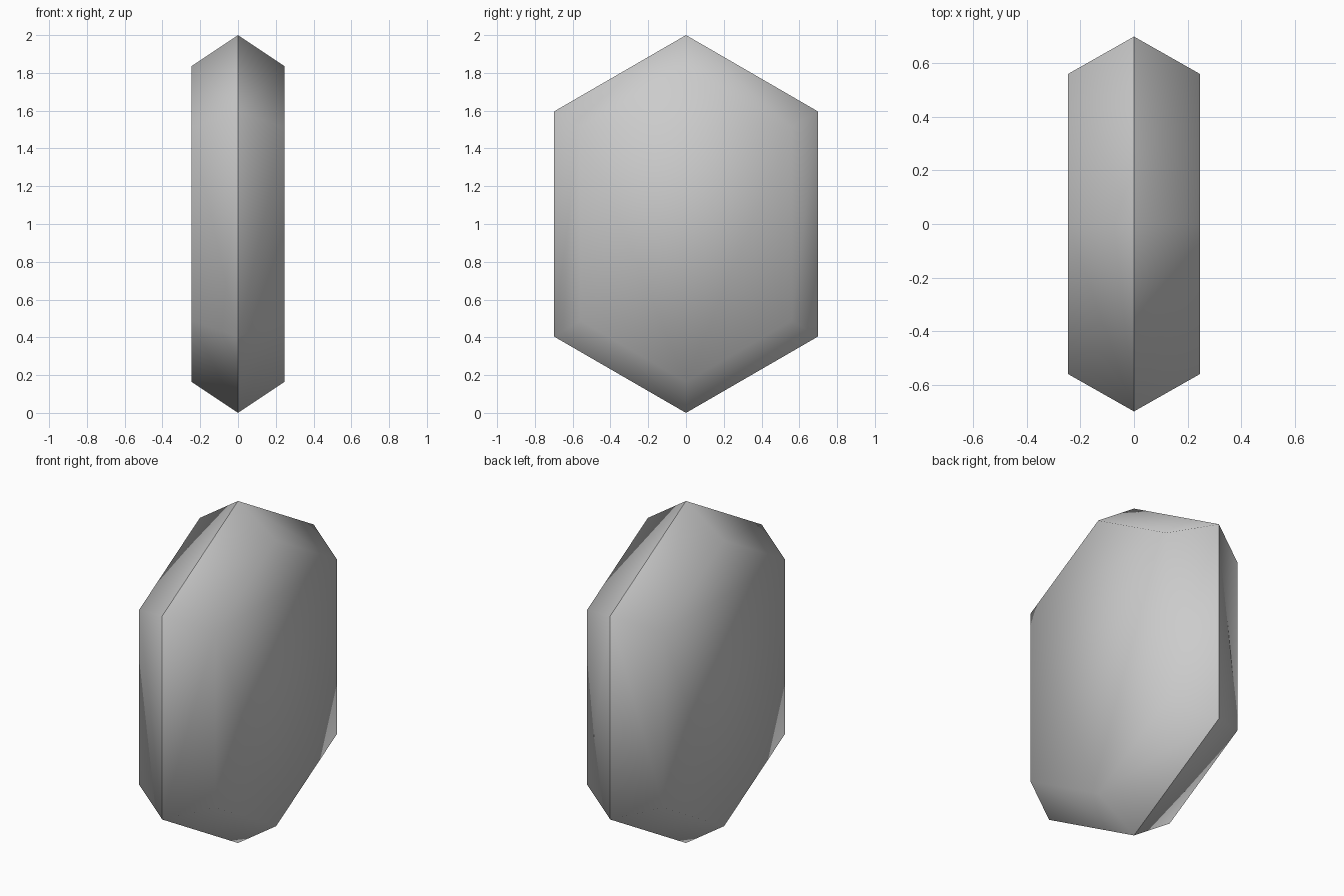
import bpy, bmesh

if "Cube" in bpy.data.objects:
    bpy.data.objects.remove(bpy.data.objects["Cube"])

# Hexagon outlines (y, z): wide girdle and inset flat face
def hexagon(w, h, s):
    return [(0, 1 + h), (w, 1 + s), (w, 1 - s), (0, 1 - h), (-w, 1 - s), (-w, 1 + s)]

girdle = hexagon(0.70, 1.0, 0.595)
table = hexagon(0.56, 0.835, 0.512)

bm = bmesh.new()
mid = [bm.verts.new((0, y, z)) for y, z in girdle]

# Bevelled half on each side of the girdle
for x in (-0.247, 0.247):
    ring = [bm.verts.new((x, y, z)) for y, z in table]
    bm.faces.new(ring)
    for i in range(6):
        j = (i + 1) % 6
        bm.faces.new((mid[i], mid[j], ring[j], ring[i]))
bmesh.ops.recalc_face_normals(bm, faces=bm.faces)

# Smooth halves meeting at a crisp girdle edge
for f in bm.faces:
    f.smooth = True
for e in bm.edges:
    e.smooth = not all(v in mid for v in e.verts)

mesh = bpy.data.meshes.new("hexagonal_crystal")
bm.to_mesh(mesh)
bm.free()
bpy.context.collection.objects.link(bpy.data.objects.new("hexagonal_crystal", mesh))
